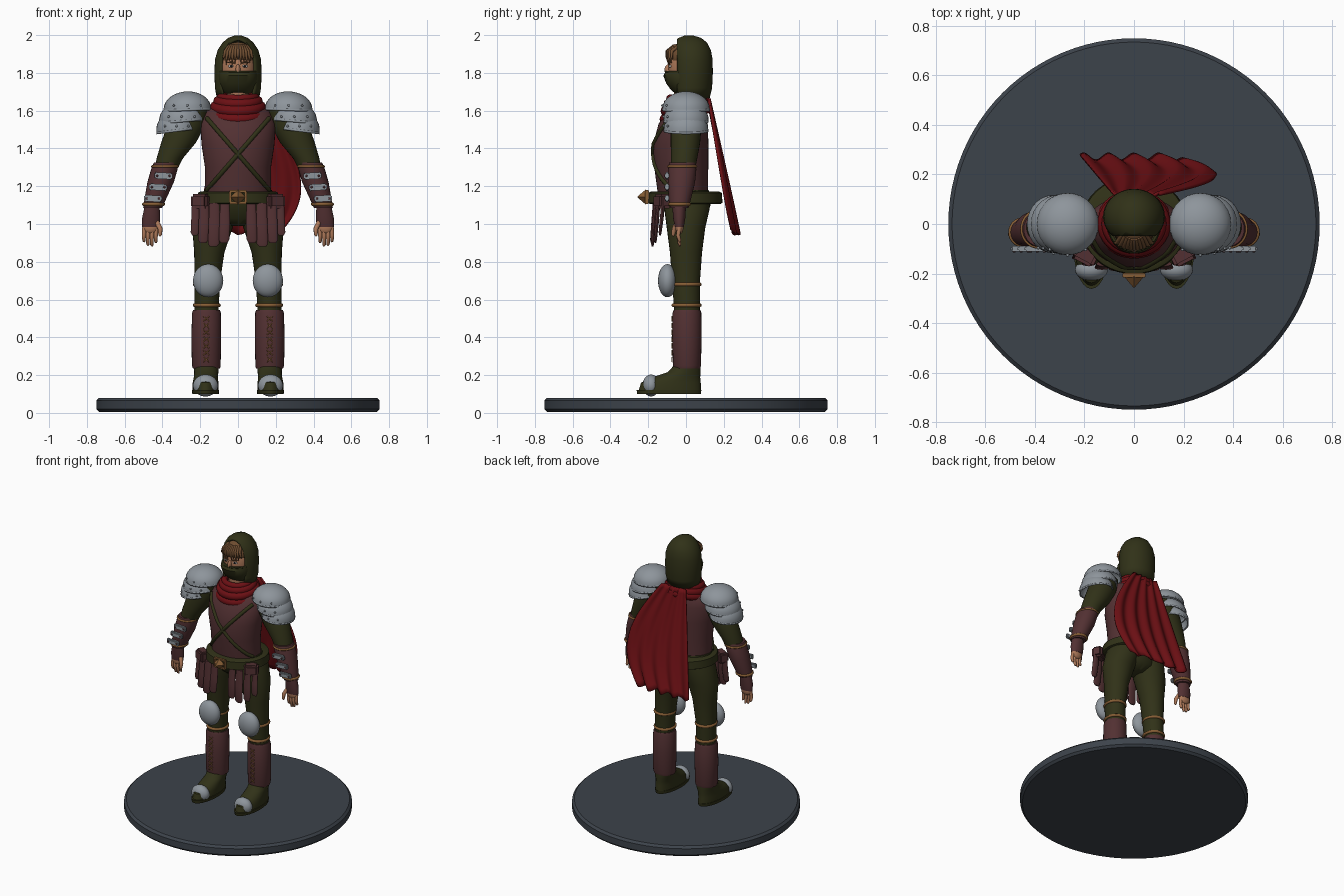
import bpy, bmesh
from math import sin, cos, pi, sqrt, radians
from mathutils import Matrix, Vector

if "Cube" in bpy.data.objects:
    bpy.data.objects.remove(bpy.data.objects["Cube"])


def material(name, r, g, b):
    m = bpy.data.materials.new(name)
    m.use_nodes = True
    m.diffuse_color = (r, g, b, 1)
    bsdf = next(n for n in m.node_tree.nodes if n.type == 'BSDF_PRINCIPLED')
    bsdf.inputs["Base Color"].default_value = (r, g, b, 1)
    bsdf.inputs["Roughness"].default_value = 0.7
    return m


SLATE = material("slate", .046, .056, .07)
GREEN = material("dark green cloth", .03, .031, .009)
LEATHER = material("brown leather", .085, .03, .032)
RED = material("red cloth", .15, .005, .007)
STEEL = material("steel", .27, .3, .33)
TAN = material("tan strap", .24, .11, .035)
SKIN = material("skin", .42, .19, .1)
HAIR = material("brown hair", .16, .075, .03)
DARK = material("near black", .01, .01, .012)
WHITE = material("eye white", .5, .5, .48)


def finish(name, bm, mat, mirror=False, thick=0, angle=40):
    bmesh.ops.recalc_face_normals(bm, faces=bm.faces)
    me = bpy.data.meshes.new(name)
    bm.to_mesh(me)
    bm.free()
    me.materials.append(mat)
    me.shade_smooth()
    me.set_sharp_from_angle(angle=radians(angle))
    ob = bpy.data.objects.new(name, me)
    bpy.context.collection.objects.link(ob)
    if thick:
        ob.modifiers.new("thickness", 'SOLIDIFY').thickness = thick
    if mirror:
        ob.modifiers.new("mirror", 'MIRROR').use_mirror_merge = False
    return ob


def loft(name, rings, mat, mirror=False, n=28, front_cut=None, thick=0):
    """Skin of horizontal ellipses given as (x, y, z, x radius, y radius)."""
    bm = bmesh.new()
    loops = [[bm.verts.new((x + rx * cos(2 * pi * i / n), y + ry * sin(2 * pi * i / n), z))
              for i in range(n)] for x, y, z, rx, ry in rings]
    for a, b in zip(loops, loops[1:]):
        for i in range(n):
            j = (i + 1) % n
            bm.faces.new((a[i], a[j], b[j], b[i]))
    bm.faces.new(loops[-1])
    if front_cut is None:
        bm.faces.new(loops[0])
    else:
        bmesh.ops.bisect_plane(bm, geom=bm.verts[:] + bm.edges[:] + bm.faces[:], plane_co=(0, front_cut, 0),
                               plane_no=(0, -1, 0), clear_outer=True)
    return finish(name, bm, mat, mirror, thick)


def ball(name, at, size, mat, mirror=False, tilt=0, dome=False):
    bm = bmesh.new()
    bmesh.ops.create_uvsphere(bm, u_segments=28, v_segments=16, radius=1)
    if dome:
        bmesh.ops.bisect_plane(bm, geom=bm.verts[:] + bm.edges[:] + bm.faces[:], plane_co=(0, 0, 0),
                               plane_no=(0, 0, -1), clear_outer=True)
    bm.transform(Matrix.Translation(at) @ Matrix.Rotation(radians(tilt), 4, 'Y') @ Matrix.Diagonal((*size, 1)))
    return finish(name, bm, mat, mirror, .012 if dome else 0)


def box(name, at, size, mat, mirror=False, tilt=0, bevel=.006, spin=0):
    bm = bmesh.new()
    bmesh.ops.create_cube(bm, size=1)
    bm.transform(Matrix.Diagonal((*size, 1)))
    bmesh.ops.bevel(bm, geom=bm.edges[:], offset=bevel, segments=2, affect='EDGES')
    bm.transform(Matrix.Translation(at) @ Matrix.Rotation(radians(spin), 4, 'Z')
                 @ Matrix.Rotation(radians(tilt), 4, 'Y'))
    return finish(name, bm, mat, mirror)


def tube(name, points, radii, mat, mirror=False):
    """Rounded rod through points, tapering along radii."""
    cu = bpy.data.curves.new(name, 'CURVE')
    cu.dimensions = '3D'
    cu.bevel_depth, cu.bevel_resolution, cu.use_fill_caps = 1, 3, True
    sp = cu.splines.new('POLY')
    sp.points.add(len(points) - 1)
    for p, co, r in zip(sp.points, points, radii):
        p.co, p.radius = (*co, 1), r
    cu.materials.append(mat)
    ob = bpy.data.objects.new(name, cu)
    bpy.context.collection.objects.link(ob)
    if mirror:
        ob.modifiers.new("mirror", 'MIRROR').use_mirror_merge = False
    return ob


def band(name, x, y, z, rx, ry, r, mat, mirror=False, dip=0):
    """Elliptical ring of round section; dip lowers its front."""
    bm = bmesh.new()
    n, m = 36, 10
    rows = [[bm.verts.new((x + (rx + r * cos(b)) * cos(a), y + (ry + r * cos(b)) * sin(a),
                           z + r * sin(b) + dip * sin(a)))
             for b in (2 * pi * k / m for k in range(m))] for a in (2 * pi * i / n for i in range(n))]
    for i in range(n):
        for k in range(m):
            i2, k2 = (i + 1) % n, (k + 1) % m
            bm.faces.new((rows[i][k], rows[i2][k], rows[i2][k2], rows[i][k2]))
    return finish(name, bm, mat, mirror, angle=80)


# Round stand
loft("stand", [(0, 0, 0.005, .735, .735), (0, 0, .02, .75, .75), (0, 0, .065, .75, .75), (0, 0, .08, .735, .735)],
     SLATE, n=96)

# Boots
loft("boot_soles", [(.172, -.09, .1, .07, .168), (.172, -.09, .122, .073, .172)], GREEN, True)
loft("boots", [(.172, -.085, .12, .068, .165), (.172, -.08, .16, .068, .158), (.17, -.05, .19, .064, .125),
               (.168, -.01, .215, .064, .088), (.167, .005, .25, .066, .07)], GREEN, True)
ball("toe_caps", (.172, -.185, .145), (.066, .045, .058), STEEL, True)

# Legs, shin guards and knee plates
loft("legs", [(.167, .005, .22, .06, .062), (.167, .005, .55, .064, .068), (.162, .0, .7, .068, .074),
              (.152, 0, .85, .08, .085), (.135, 0, .98, .107, .102), (.105, .005, 1.08, .11, .12),
              (.09, .005, 1.15, .1, .12)], GREEN, True)
loft("shin_guards", [(.167, .005, .235, .072, .07), (.168, .005, .25, .076, .074), (.168, .005, .4, .079, .078),
                     (.167, .005, .53, .076, .076), (.167, .005, .545, .071, .071)], LEATHER, True)
for k in range(7):
    for s in (-1, 1):
        z = .27 + .036 * k
        tube("shin_lace", [(.168 - .015 * s, -.074, z), (.168 + .015 * s, -.074, z + .025)], [.003] * 2, TAN, True)
for z in (.57, .68):
    band("knee_strap", .165, .003, z, .064, .07, .01, TAN, True)
ball("knee_plates", (.158, -.098, .7), (.08, .05, .088), STEEL, True)

# Torso
TORSO = [(0, -.015, 1.13, .175, .13), (0, -.025, 1.3, .175, .143), (0, -.028, 1.42, .193, .147),
         (0, -.015, 1.53, .2, .13), (0, 0, 1.6, .17, .1), (0, .005, 1.65, .08, .07)]
loft("torso", TORSO, LEATHER, n=40)
loft("hips", [(0, .005, .99, .05, .06), (0, .005, 1.03, .15, .105), (0, .0, 1.12, .195, .135),
              (0, -.01, 1.18, .18, .13)], GREEN)


def chest(x, z):
    for a, b in zip(TORSO, TORSO[1:]):
        if a[2] <= z <= b[2]:
            t = (z - a[2]) / (b[2] - a[2])
            y, rx, ry = (a[i] + (b[i] - a[i]) * t for i in (1, 3, 4))
            return y - ry * sqrt(max(0, 1 - (x / rx) ** 2))


path = [(-.165 + .33 * k / 14, 1.18 + .38 * k / 14) for k in range(15)]
tube("chest_straps", [(x, chest(x, z) - .001, z) for x, z in path], [.012] * 15, GREEN, True)

# Belt, buckle, pouches and hanging leather strips
loft("belt", [(0, -.005, 1.105, .205, .185), (0, -.005, 1.112, .218, .198), (0, -.005, 1.165, .212, .195),
              (0, -.005, 1.172, .2, .18)], GREEN, n=40)
for z in (1.113, 1.173):
    box("buckle_rail", (0, -.207, z), (.092, .02, .013), TAN, bevel=.003)
box("buckle_sides", (.04, -.207, 1.143), (.013, .02, .06), TAN, True, bevel=.003)
bm = bmesh.new()
bmesh.ops.create_cone(bm, cap_ends=True, segments=4, radius1=.04, radius2=.002, depth=.045)
bm.transform(Matrix.Translation((0, -.235, 1.143)) @ Matrix.Rotation(pi / 2, 4, 'X'))
finish("buckle_point", bm, TAN)
box("pouches", (.195, -.125, 1.12), (.095, .07, .075), LEATHER, True, spin=28, bevel=.012)
for x, y, low, w in ((.07, -.17, .9, .055), (.125, -.165, .88, .06), (.18, -.15, .9, .055), (.224, -.125, .94, .045)):
    top = 1.11
    loft("hanging_strip", [(x + .005, y - .012, low, w * .3, .004), (x + .004, y - .012, low + .015, w * .5, .008),
                           (x, y - .004, (low + top) / 2, w * .52, .01), (x, y + .004, top, w * .45, .01)],
         LEATHER, True, n=16)

# Arms, bracers and hands
loft("upper_arms", [(.385, -.015, 1.28, .058, .062), (.36, -.01, 1.35, .07, .07), (.315, -.003, 1.43, .092, .078),
                    (.275, 0, 1.52, .1, .082), (.235, 0, 1.61, .08, .07)], GREEN, True)
loft("bracers", [(.452, -.035, 1.085, .05, .048), (.445, -.034, 1.11, .054, .055), (.41, -.024, 1.22, .07, .072),
                 (.39, -.02, 1.29, .07, .075), (.383, -.02, 1.325, .062, .07)], LEATHER, True)
band("wrist_straps", .447, -.034, 1.105, .052, .052, .009, TAN, True)
band("elbow_straps", .386, -.02, 1.305, .067, .073, .007, TAN, True)
for k in range(3):
    x, z = .395 + .028 * k, 1.255 - .06 * k
    box("bracer_plate", (x, -.1, z), (.095, .022, .034), STEEL, True, tilt=-3)
    for s in (-1, 1):
        ball("plate_rivet", (x + .033 * s, -.112, z), (.006, .004, .006), LEATHER, True)
loft("gloves", [(.462, -.035, .985, .045, .024), (.46, -.036, 1.03, .048, .032), (.455, -.036, 1.09, .04, .036)],
     LEATHER, True)
ball("palms", (.463, -.035, .985), (.042, .022, .04), SKIN, True)
for k in range(4):
    x, low = .433 + .021 * k, (.9, .882, .886, .905)[k]
    tube("finger", [(x, -.035, .98), (x + .002, -.042, .94), (x + .002, -.034, low + .008), (x, -.03, low)],
         [.0115, .011, .009, .004], SKIN, True)
tube("thumbs", [(.43, -.045, 1.01), (.412, -.062, .975), (.412, -.068, .945), (.414, -.067, .935)],
     [.014, .013, .01, .004], SKIN, True)

# Three-tier shoulder plates
for x, z, r, h, tilt in ((.325, 1.5, .108, .1, 7), (.298, 1.55, .12, .1, 5), (.268, 1.61, .126, .092, 2)):
    ball("shoulder_plate", (x, 0, z), (r, r if r > .11 else .118, h), STEEL, True, tilt, dome=True)
    for a in (-125, -90, -55):
        ball("shoulder_rivet", (x + r * cos(radians(a)), max(r, .118) * sin(radians(a)), z + .018),
             (.006, .006, .006), STEEL, True)

# Wrapped scarf
for z, rx, ry, r, dip in ((1.585, .125, .11, .03, .03), (1.62, .118, .105, .03, .022),
                          (1.65, .103, .092, .028, .015), (1.675, .092, .085, .02, .01)):
    band("scarf_fold", 0, .0, z, rx, ry, r, RED, dip=dip)

# Cape with folds, swept towards the left
bm = bmesh.new()
U, V = 48, 24
grid = []
for j in range(V + 1):
    v = j / V
    left = -.09 - .13 * v
    right = .11 + .225 * sin(min(1, v / .68) * pi / 2) - (.10 * ((v - .68) / .32) ** 2 if v > .68 else 0)
    row = []
    for i in range(U + 1):
        u = i / U
        fold = sin(u * 4.5 * 2 * pi + .6) * .014 * (.4 + .6 * v)
        rag = .022 * abs(sin(u * 5 * pi)) * v ** 6
        row.append(bm.verts.new((left + (right - left) * u, .125 + .15 * v + fold - .04 * v * max(0, u - .75) * 4 * .7,
                                 1.665 - .7 * v - rag)))
    grid.append(row)
for a, b in zip(grid, grid[1:]):
    for i in range(U):
        bm.faces.new((a[i], a[i + 1], b[i + 1], b[i]))
finish("cape", bm, RED, thick=.012, angle=60)

# Head, face and mask
loft("neck", [(0, 0, 1.6, .06, .06), (0, -.005, 1.72, .058, .06)], SKIN)
ball("head", (0, -.005, 1.82), (.092, .088, .135), SKIN)
ball("nose", (0, -.094, 1.815), (.013, .02, .03), SKIN)
ball("eye_whites", (.036, -.083, 1.835), (.016, .008, .008), WHITE, True)
ball("irises", (.036, -.09, 1.835), (.006, .003, .007), DARK, True)
tube("eyebrows", [(.014, -.094, 1.85), (.036, -.09, 1.858), (.058, -.077, 1.853)], [.003, .005, .002], HAIR, True)
loft("mask", [(0, -.005, 1.69, .07, .05), (0, -.01, 1.71, .088, .07), (0, -.015, 1.745, .1, .09),
              (0, -.02, 1.785, .104, .1), (0, -.015, 1.808, .1, .093)], GREEN)
band("mask_edge", 0, -.017, 1.805, .095, .09, .006, GREEN)

# Hood, open at the front
loft("hood", [(0, .025, 1.665, .112, .1), (0, .028, 1.72, .122, .11), (0, .03, 1.8, .125, .112),
              (0, .03, 1.87, .122, .111), (0, .028, 1.92, .108, .104), (0, .024, 1.96, .082, .088),
              (0, .02, 1.985, .052, .06), (0, .016, 1.998, .018, .022)], GREEN, n=40, front_cut=-.048, thick=.012)

# Hair under the hood
ball("hair_cap", (0, -.005, 1.885), (.09, .084, .078), HAIR)
for k in range(11):
    x = -.075 + .015 * k
    y = -.092 + 4.5 * x * x
    drop = (.0, .03, .01, .035, .02)[k % 5]
    tube("fringe_lock", [(x * .6, y + .03, 1.945), (x * .9, y - .008, 1.915), (x, y - .01, 1.885),
                         (x * 1.05, y - .002, 1.872 - drop)], [.009, .009, .007, .001], HAIR)
